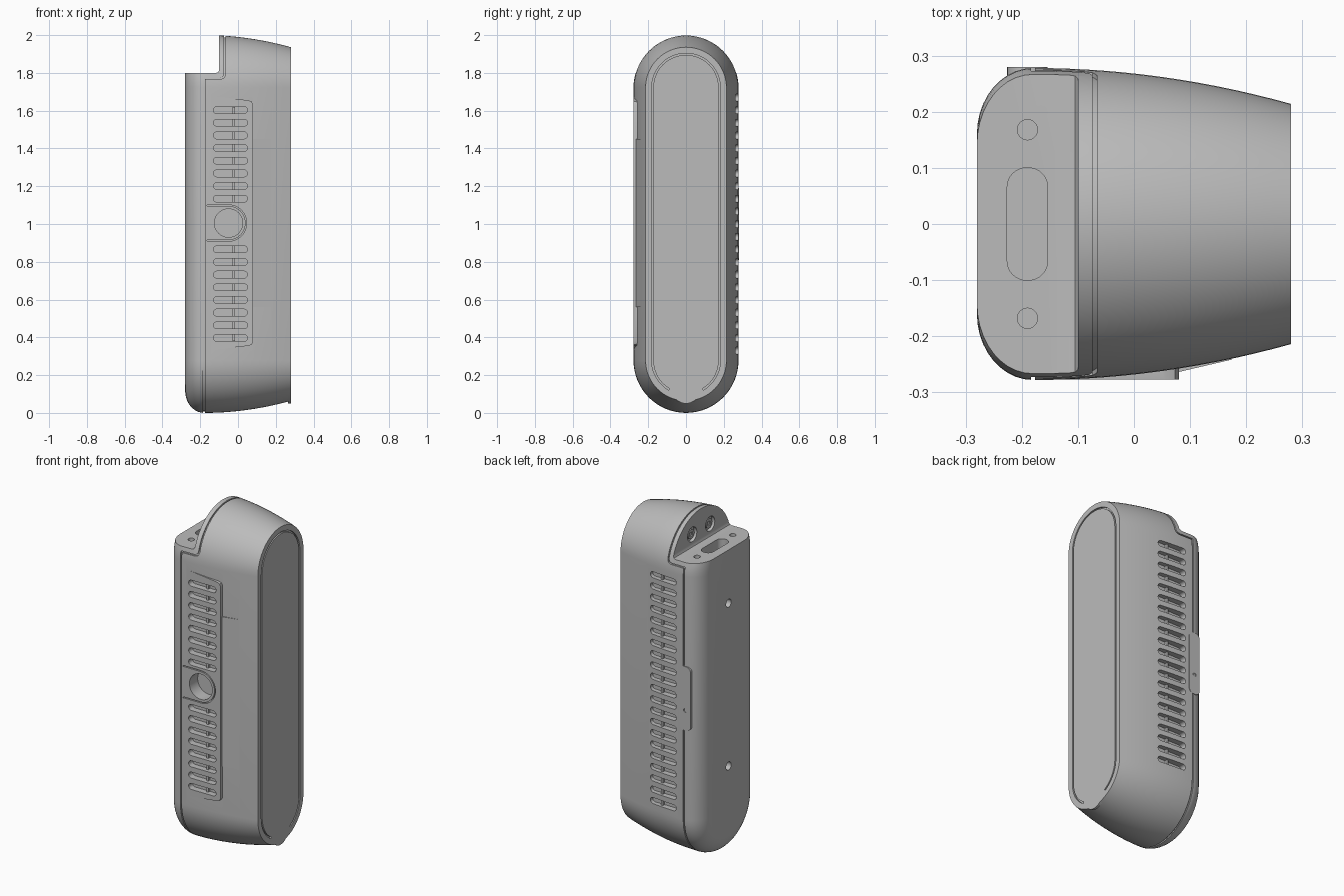
import bpy, bmesh
from math import sin, cos, pi, radians, sqrt

if "Cube" in bpy.data.objects:
    bpy.data.objects.remove(bpy.data.objects["Cube"])

grey = bpy.data.materials.new("plain_grey")
grey.use_nodes = True
grey.diffuse_color = (0.5, 0.5, 0.5, 1)
grey.node_tree.nodes["Principled BSDF"].inputs["Base Color"].default_value = (0.5, 0.5, 0.5, 1)

MID, STRAIGHT = 1.0, 0.722          # capsule centre height and half straight length


def make(name, bm):
    bmesh.ops.recalc_face_normals(bm, faces=bm.faces)
    me = bpy.data.meshes.new(name)
    bm.to_mesh(me)
    bm.free()
    me.materials.append(grey)
    ob = bpy.data.objects.new(name, me)
    bpy.context.scene.collection.objects.link(ob)
    return ob


def prism(bm, pts, axis, a, b):
    """Extrude a 2D outline along an axis from a to b."""
    place = {"x": lambda p, d: (d, p[0], p[1]),
             "y": lambda p, d: (p[0], d, p[1]),
             "z": lambda p, d: (p[0], p[1], d)}[axis]
    lo = [bm.verts.new(place(p, a)) for p in pts]
    hi = [bm.verts.new(place(p, b)) for p in pts]
    bm.faces.new(lo)
    bm.faces.new(hi)
    for i in range(len(pts)):
        j = (i + 1) % len(pts)
        bm.faces.new((lo[i], lo[j], hi[j], hi[i]))


def rounded(cx, cy, hx, hy, r, seg=8):
    """Outline of a rectangle with rounded corners."""
    pts = []
    for q, (sx, sy) in enumerate(((1, 1), (-1, 1), (-1, -1), (1, -1))):
        for i in range(seg + 1):
            t = (q + i / seg) * pi / 2
            p = (cx + sx * (hx - r) + r * cos(t), cy + sy * (hy - r) + r * sin(t))
            if not pts or abs(p[0] - pts[-1][0]) + abs(p[1] - pts[-1][1]) > 1e-5:
                pts.append(p)
    if abs(pts[0][0] - pts[-1][0]) + abs(pts[0][1] - pts[-1][1]) < 1e-5:
        pts.pop()
    return pts


def circle(cx, cy, r):
    return [(cx + r * cos(2 * pi * i / 40), cy + r * sin(2 * pi * i / 40)) for i in range(40)]


def arc(cx, cy, r, a0, a1, n=24):
    return [(cx + r * cos(radians(a0 + (a1 - a0) * i / n)),
             cy + r * sin(radians(a0 + (a1 - a0) * i / n))) for i in range(n + 1)]


def capsule(r):
    return arc(0, MID + STRAIGHT, r, 0, 180, 32) + arc(0, MID - STRAIGHT, r, 180, 360, 32)


def shell(bm, inset=0.0):
    """Capsule sections lofted along x: rounded back edge, tapering cover."""
    profile = [(-0.18 - 0.1 * cos(t), 0.16 + 0.118 * sin(t))
               for t in (i / 10 * pi / 2 for i in range(10))]
    profile += [(-0.18 + 0.46 * t, 0.278 - 0.064 * t * t) for t in (i / 14 for i in range(15))]
    rings = [[bm.verts.new((x, y, z)) for y, z in capsule(h - inset)] for x, h in profile]
    for r0, r1 in zip(rings, rings[1:]):
        for i in range(len(r0)):
            j = (i + 1) % len(r0)
            bm.faces.new((r0[i], r0[j], r1[j], r1[i]))
    bm.faces.new(rings[0])
    bm.faces.new(rings[-1])


def boolean(ob, bm, op):
    """Apply a boolean with a temporary helper mesh (bmesh or object)."""
    tool = make("helper", bm) if isinstance(bm, bmesh.types.BMesh) else bm
    tool.hide_render = True
    m = ob.modifiers.new("cut", "BOOLEAN")
    m.operation, m.solver, m.object = op, "EXACT", tool
    dg = bpy.context.evaluated_depsgraph_get()
    dg.update()
    me = bpy.data.meshes.new_from_object(ob.evaluated_get(dg))
    ob.modifiers.clear()
    ob.data = me
    bpy.data.objects.remove(tool)


# Main body
bm = bmesh.new()
shell(bm)
body = make("body", bm)

# Raised front vent panel and the shallow wedge beside it
bm = bmesh.new()
prism(bm, [(-0.17, 1.68), (0.055, 1.655), (0.073, 1.648), (0.08, 1.63),
           (0.08, 0.38), (0.073, 0.362), (0.055, 0.355), (-0.17, 0.33)], "y", -0.2, -0.2775)
boolean(body, bm, "UNION")
bm = bmesh.new()
prism(bm, [(0.07, -0.266), (0.175, -0.2415), (0.15, -0.2), (0.07, -0.2)], "z", 0.56, 1.45)
boolean(body, bm, "UNION")

# Small tongue under the flat end face
bm = bmesh.new()
prism(bm, circle(0, 0.125, 0.075), "x", 0.265, 0.28)
boolean(body, bm, "UNION")

# Top rear step
bm = bmesh.new()
prism(bm, [(-0.4, 1.8), (-0.115, 1.8), (-0.105, 1.804), (-0.1, 1.815), (-0.1, 2.2), (-0.4, 2.2)],
      "y", -0.5, 0.5)
boolean(body, bm, "DIFFERENCE")

# Seam between back shell and cover, cut only skin deep
bm = bmesh.new()
prism(bm, [(-0.184, -0.1), (-0.184, 1.775), (-0.095, 1.775), (-0.079, 1.781), (-0.074, 1.795),
           (-0.074, 2.1), (-0.066, 2.1), (-0.066, 1.79), (-0.074, 1.773), (-0.09, 1.767),
           (-0.176, 1.767), (-0.176, -0.1)], "y", -0.5, 0.5)
seam = make("seam_helper", bm)
bm = bmesh.new()
shell(bm, 0.008)
boolean(seam, bm, "DIFFERENCE")
boolean(body, seam, "DIFFERENCE")

# All remaining pockets
bm = bmesh.new()
PITCH = 0.067
for k in range(-10, 11):
    slot = rounded(-0.04, MID + k * PITCH, 0.09, 0.018, 0.018)
    prism(bm, slot, "y", 0.24, 0.35)
    if 2 <= abs(k) <= 9:
        prism(bm, slot, "y", -0.24, -0.35)
prism(bm, circle(-0.05, 1.005, 0.075), "y", -0.2, -0.35)
prism(bm, [(-0.165, 0.909)] + arc(-0.05, 1.005, 0.096, -90, 90) + [(-0.165, 1.101), (-0.165, 1.095)]
      + arc(-0.05, 1.005, 0.09, 90, -90) + [(-0.165, 0.915)], "y", -0.268, -0.35)
prism(bm, rounded(-0.19, 0, 0.036, 0.1, 0.034), "z", 1.74, 1.9)
for s in (-1, 1):
    prism(bm, circle(-0.19, s * 0.168, 0.018), "z", 1.75, 1.85)
    prism(bm, circle(s * 0.084, 1.875, 0.043), "x", -0.14, -0.08)
    prism(bm, circle(0, MID + s * 0.483, 0.024), "x", -0.32, -0.24)
top, low = MID + STRAIGHT, MID - STRAIGHT
groove = [arc(0, low, r, -60, 0) + arc(0, top, r, 0, 180) + arc(0, low, r, 180, 240)
          for r in (0.182, 0.173)]
prism(bm, groove[0] + groove[1][::-1], "x", 0.27, 0.3)
boolean(body, bm, "DIFFERENCE")

# Ribs crossing the vents inside
bm = bmesh.new()
for y0, y1, z in ((0.23, 0.256, (0.31, 1.69)), (-0.23, -0.256, (0.38, 0.9)),
                  (-0.23, -0.256, (1.11, 1.62))):
    prism(bm, [(-0.028, z[0]), (-0.016, z[0]), (-0.016, z[1]), (-0.028, z[1])], "y", y0, y1)
ribs = make("vent_ribs", bm)

# Screws in the step wall
bm = bmesh.new()
for s in (-1, 1):
    prism(bm, circle(s * 0.084, 1.875, 0.028), "x", -0.094, -0.07)
screws = make("step_screws", bm)
bm = bmesh.new()
for s in (-1, 1):
    prism(bm, rounded(s * 0.084, 1.875, 0.012, 0.012, 0.002, 2), "x", -0.12, -0.086)
boolean(screws, bm, "DIFFERENCE")

# Latch plate on the rear side seam
bm = bmesh.new()
prism(bm, rounded(-0.19, MID, 0.036, 0.19, 0.03), "y", 0.25, 0.28)
latch = make("latch_plate", bm)
bm = bmesh.new()
prism(bm, circle(-0.19, 0.93, 0.011), "y", 0.265, 0.3)
boolean(latch, bm, "DIFFERENCE")

# Smooth curved surfaces, keep crisp edges
for ob in (body, ribs, screws, latch):
    bpy.ops.object.select_all(action="DESELECT")
    ob.select_set(True)
    bpy.context.view_layer.objects.active = ob
    bpy.ops.object.shade_smooth_by_angle(angle=radians(28))
